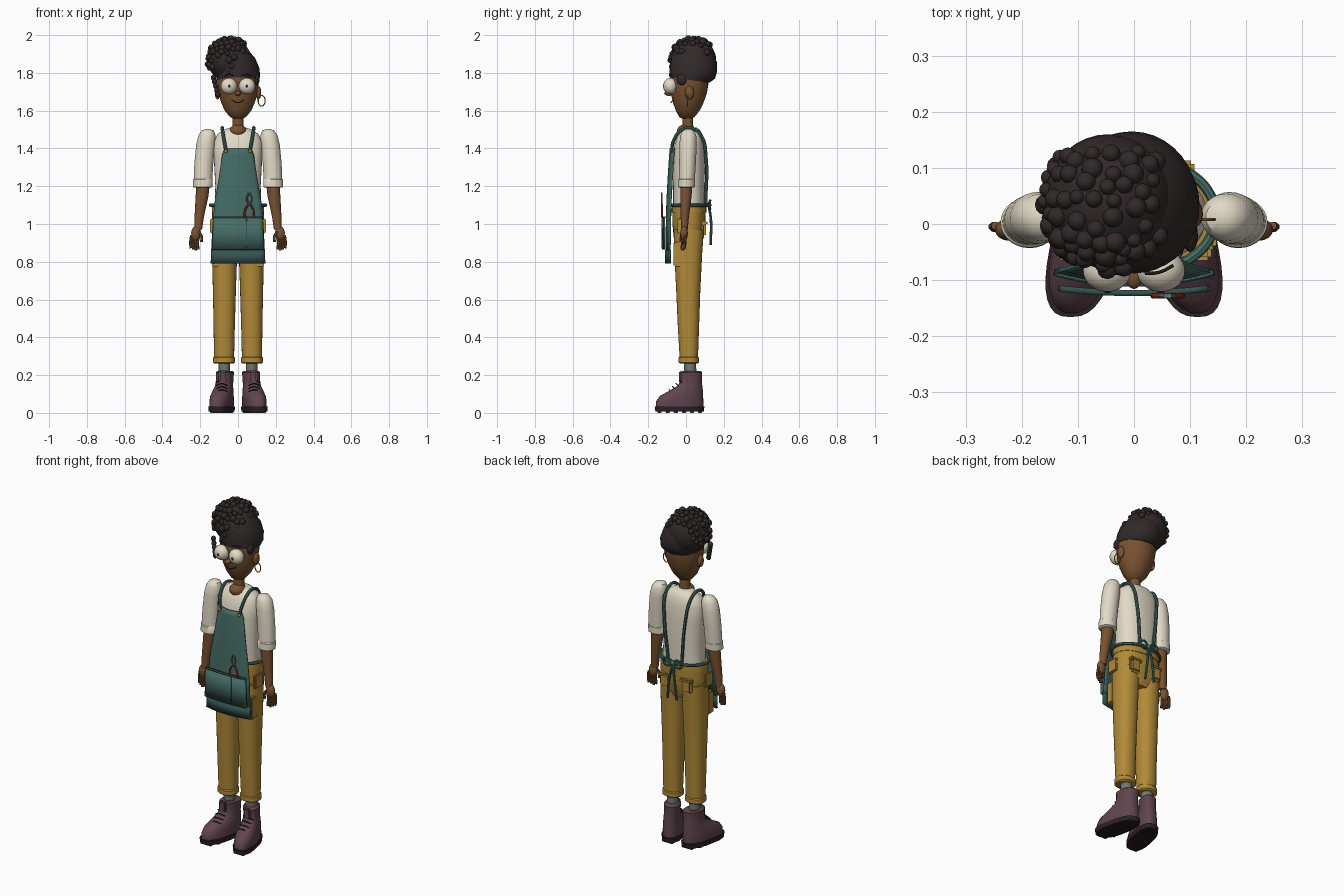
import bpy, bmesh, math, random
from mathutils import Vector
random.seed(4)


def mat(name, r, g, b):
    m = bpy.data.materials.new(name)
    m.diffuse_color = (r, g, b, 1)
    return m


SKIN = mat("brown_skin", .19, .085, .03)
HAIR = mat("dark_hair", .03, .022, .022)
CREAM = mat("cream", .76, .70, .57)
MUSTARD = mat("mustard", .44, .255, .04)
TEAL = mat("teal", .06, .15, .13)
DTEAL = mat("dark_teal", .035, .085, .08)
SHOE = mat("plum_leather", .115, .06, .075)
SOLE = mat("dark_sole", .025, .015, .018)
GREY = mat("grey", .17, .19, .17)
RED = mat("red", .42, .03, .015)


def finish(name, bm, m):
    bmesh.ops.recalc_face_normals(bm, faces=bm.faces)
    me = bpy.data.meshes.new(name)
    bm.to_mesh(me)
    bm.free()
    me.materials.append(m)
    o = bpy.data.objects.new(name, me)
    bpy.context.collection.objects.link(o)
    return o


# Stacked elliptical rings (x, y, z, rx, ry); p > 2 squares them, shear swings x with y, tilt lifts z with y
def loft(name, rings, m, n=28, p=2.0, shear=0, tilt=0):
    bm = bmesh.new()
    loops = []
    for x, y, z, rx, ry in rings:
        loop = []
        for i in range(n):
            a = 2 * math.pi * i / n
            c, s = math.cos(a), math.sin(a)
            px = x + rx * math.copysign(abs(c) ** (2 / p), c)
            py = y + ry * math.copysign(abs(s) ** (2 / p), s)
            loop.append(bm.verts.new((px + shear * py, py, z + tilt * py)))
        loops.append(loop)
    for a, b in zip(loops, loops[1:]):
        for i in range(n):
            bm.faces.new((a[i], a[(i + 1) % n], b[(i + 1) % n], b[i]))
    bm.faces.new(loops[0])
    bm.faces.new(loops[-1])
    return finish(name, bm, m)


def ball(name, c, r, m, seg=24):
    bm = bmesh.new()
    bmesh.ops.create_uvsphere(bm, u_segments=seg, v_segments=seg // 2, radius=1)
    for v in bm.verts:
        v.co = Vector(c) + Vector(v.co[i] * r[i] for i in range(3))
    return finish(name, bm, m)


def box(name, c, size, m, bevel=.006):
    bm = bmesh.new()
    bmesh.ops.create_cube(bm, size=1)
    for v in bm.verts:
        v.co = Vector(c) + Vector(v.co[i] * size[i] for i in range(3))
    bmesh.ops.bevel(bm, geom=bm.edges[:], offset=bevel, segments=2, affect='EDGES')
    return finish(name, bm, m)


def tube(name, pts, r, m, closed=False):
    cu = bpy.data.curves.new(name, 'CURVE')
    cu.dimensions, cu.bevel_depth, cu.bevel_resolution, cu.resolution_u = '3D', r, 2, 6
    cu.use_fill_caps = True
    s = cu.splines.new('BEZIER')
    s.bezier_points.add(len(pts) - 1)
    for b, q in zip(s.bezier_points, pts):
        b.co = q
        b.handle_left_type = b.handle_right_type = 'AUTO'
    s.use_cyclic_u = closed
    tmp = bpy.data.objects.new(name + "_curve", cu)
    bpy.context.collection.objects.link(tmp)
    bpy.context.view_layer.update()
    me = bpy.data.meshes.new_from_object(tmp.evaluated_get(bpy.context.evaluated_depsgraph_get()))
    bpy.data.objects.remove(tmp)
    me.materials.clear()
    me.materials.append(m)
    o = bpy.data.objects.new(name, me)
    bpy.context.collection.objects.link(o)
    return o


# Hanging cloth from (z, half width, y) rows, bowed back at its sides
def cloth(name, rows, m, bow=.02, t=.008, n=12):
    bm = bmesh.new()
    g = [[bm.verts.new((w * (2 * i / n - 1), y + bow * (2 * i / n - 1) ** 2, z))
          for i in range(n + 1)] for z, w, y in rows]
    for a, b in zip(g, g[1:]):
        for i in range(n):
            bm.faces.new((a[i], a[i + 1], b[i + 1], b[i]))
    o = finish(name, bm, m)
    s = o.modifiers.new("thickness", 'SOLIDIFY')
    s.thickness, s.offset = t, 0
    return o


# Torso, hips, neck
loft("shirt", [(0, .015, 1.08, .124, .083), (0, .015, 1.2, .12, .083), (0, .015, 1.35, .128, .086),
               (0, .018, 1.43, .13, .077), (0, .023, 1.475, .11, .064), (0, .025, 1.5, .075, .047),
               (0, .022, 1.51, .045, .035)], CREAM, 36, 2.3)
loft("trouser_hips", [(0, .015, .88, .09, .06), (0, .015, .93, .132, .08), (0, .016, 1.0, .14, .088),
                      (0, .016, 1.1, .134, .088)], MUSTARD, 36, 2.3)
loft("waistband", [(0, .016, 1.06, .139, .092), (0, .016, 1.1, .137, .091)], MUSTARD, 36, 2.3)
loft("neck", [(0, .012, 1.45, .036, .032), (0, .01, 1.5, .03, .029), (0, .008, 1.6, .029, .028)], SKIN)
ball("bare_neckline", (0, -.002, 1.492), (.046, .046, .036), SKIN)

# Head and face
loft("head", [(0, .004, 1.555, .018, .018), (0, .005, 1.566, .042, .04), (0, .009, 1.6, .07, .063),
              (0, .012, 1.64, .088, .08), (0, .015, 1.69, .103, .095), (0, .018, 1.75, .11, .102),
              (0, .018, 1.8, .108, .1), (0, .02, 1.86, .08, .07)], SKIN, 36)
ball("nose", (0, -.09, 1.692), (.016, .026, .014), SKIN, 16)
tube("mouth", [(-.034, -.066, 1.656), (0, -.079, 1.643), (.034, -.066, 1.656)], .0025, HAIR)
for s in (-1, 1):
    ball("eye", (s * .048, -.083, 1.73), (.043, .038, .043), CREAM, 32)
    ball("pupil", (s * .047, -.119, 1.73), (.008, .004, .008), HAIR, 12)
    tube("eyebrow", [(s * .02, -.088, 1.785), (s * .045, -.086, 1.793), (s * .07, -.074, 1.787)], .003, HAIR)
    ball("ear", (s * .108, .018, 1.695), (.015, .024, .036), SKIN, 16)
tube("hoop_earring", [(.125 + .018 * math.cos(a), .008, 1.652 + .028 * math.sin(a))
                      for a in [k * math.pi / 4 for k in range(8)]], .003, MUSTARD, True)

# Hair: close cap, bun leaning to one side, and curls spread over it
loft("hair_cap", [(0, .019, 1.765, .113, .106), (0, .033, 1.79, .117, .121), (-.004, .04, 1.83, .117, .125),
                  (-.015, .043, 1.88, .108, .12), (-.03, .042, 1.93, .08, .09), (-.04, .04, 1.96, .03, .04)],
     HAIR, 36, tilt=-.13)
BC, BR = Vector((-.045, .04, 1.867)), Vector((.115, .12, .117))
ball("hair_bun", BC, BR, HAIR, 36)
curls = []
for _ in range(900):
    d = Vector((random.gauss(0, 1), random.gauss(0, 1), random.gauss(0, 1))).normalized()
    crown = d.z > .2 and d.x < .75 and d.y < .75
    side = d.x < -.75 and d.z > -.4
    fringe = d.y < -.5 and d.z > -.55 and d.x > -.1
    c = BC + Vector(d[i] * BR[i] for i in range(3))
    if (crown or side or fringe) and all((c - q).length > .025 for q in curls):
        curls.append(c)
for c in curls[:120]:
    r = random.uniform(.013, .02)
    ball("curl", c, (r, r, r), HAIR, 12)
for k in range(5):
    ball("loose_curl", (-.13 + .006 * k, -.045 - .004 * k, 1.775 - .022 * k), (.014, .014, .016), HAIR, 12)
ball("side_lock", (.1, -.02, 1.765), (.014, .03, .03), HAIR, 16)

for s in (-1, 1):
    # Arm with rolled sleeve
    loft("sleeve", [(s * .16, .012, 1.503, .012, .012), (s * .16, .012, 1.494, .032, .03),
                    (s * .164, .012, 1.47, .045, .042), (s * .171, .011, 1.42, .05, .046),
                    (s * .181, .008, 1.32, .05, .044), (s * .186, .004, 1.22, .049, .042)], CREAM)
    loft("sleeve_cuff", [(s * .186, .002, 1.192, .045, .038), (s * .186, .002, 1.197, .052, .045),
                         (s * .186, .003, 1.235, .052, .045), (s * .185, .003, 1.242, .045, .038)], CREAM)
    loft("forearm", [(s * .182, .002, 1.24, .036, .033), (s * .19, 0, 1.15, .034, .03),
                     (s * .205, -.006, 1.04, .025, .022), (s * .211, -.009, .97, .021, .018)], SKIN, 20)
    ball("palm", (s * .222, -.01, .95, ), (.026, .02, .04), SKIN, 16)
    for k in range(4):
        x, y = .208 + .013 * k, -.018 + .005 * k
        tube("finger", [(s * x, y, .94), (s * (x + .005), y - .002, .9),
                        (s * (x + .002), y - .004, .86 + .006 * abs(k - 1))], .0075, SKIN)
    tube("thumb", [(s * .208, -.02, .96), (s * .192, -.026, .93), (s * .194, -.028, .905)], .008, SKIN)

    # Trouser leg, turn-up, pockets
    loft("trouser_leg", [(s * .074, .015, .28, .053, .048), (s * .073, .013, .45, .056, .056),
                         (s * .072, .012, .65, .061, .064), (s * .071, .012, .85, .067, .074),
                         (s * .069, .015, .97, .068, .08)], MUSTARD, 28, 2.2)
    loft("trouser_turnup", [(s * .074, .015, .262, .052, .047), (s * .074, .015, .268, .058, .054),
                            (s * .074, .015, .292, .058, .054), (s * .074, .015, .298, .052, .047)], MUSTARD, 28, 2.2)
    box("thigh_pocket", (s * .118, -.04, .84), (.04, .05, .13), MUSTARD)
    box("hip_flap", (s * .138, -.01, .99), (.018, .07, .08), MUSTARD)
    box("back_pocket", (s * .07, .092, .97), (.07, .03, .08), MUSTARD, .012)
    box("back_pocket_flap", (s * .07, .096, 1.005), (.076, .034, .022), MUSTARD)

    # Sock and laced boot
    loft("sock", [(s * .072, .025, .18, .03, .032), (s * .072, .02, .28, .03, .032)], GREY, 20)
    sh = -s * .2
    loft("boot_sole", [(s * .08, -.034, .008, .06, .128), (s * .08, -.034, .035, .062, .132)], SOLE, 32, 2.6, sh)
    loft("boot_upper", [(s * .08, -.034, .033, .057, .126), (s * .08, -.033, .06, .058, .126),
                        (s * .08, -.024, .09, .056, .114), (s * .079, .003, .12, .05, .086),
                        (s * .078, .022, .145, .045, .064), (s * .076, .028, .175, .044, .056),
                        (s * .075, .028, .215, .046, .058), (s * .075, .028, .222, .038, .05)],
         SHOE, 32, 2.3, sh)
    for k in range(6):
        y = -.14 + .043 * k
        box("tread", (s * .08 + sh * y, y, .008), (.1 if 0 < k < 5 else .07, .022, .016), SOLE, .003)
    box("boot_tongue", (s * .08, -.028, .19), (.045, .02, .07), SHOE, .008)
    for k in range(4):
        y, z = -.085 + .018 * k, .117 + .016 * k
        tube("lace", [(s * .086 - .03, y + .008, z - .004), (s * .086, y - .004, z + .006),
                      (s * .086 + .03, y + .008, z - .004)], .003, SOLE)

    # Shoulder strap, waist tie bow
    tube("apron_strap", [(s * .062, -.077, 1.38), (s * .073, -.066, 1.44), (s * .083, -.02, 1.5),
                         (s * .083, .03, 1.507), (s * .08, .082, 1.465), (s * .068, .106, 1.35),
                         (s * .045, .104, 1.11)], .009, TEAL)
    ball("strap_button", (s * .065, -.083, 1.385), (.009, .006, .009), MUSTARD, 12)
    tube("bow_loop", [(0, .118, 1.1), (s * .035, .128, 1.125), (s * .06, .125, 1.1),
                      (s * .035, .128, 1.08), (0, .118, 1.1)], .006, TEAL)
    tube("bow_tail", [(0, .12, 1.1), (s * .015, .132, 1.02), (s * .03, .13, .89)], .007, TEAL)

# Apron
cloth("apron", [(1.4, .068, -.082), (1.37, .082, -.085), (1.25, .1, -.093), (1.12, .122, -.1),
                (1.0, .134, -.103), (.86, .141, -.105)], TEAL)
cloth("apron_hem", [(.862, .142, -.106), (.79, .143, -.106)], DTEAL, t=.012)
cloth("apron_pocket", [(1.035, .13, -.122), (.95, .134, -.123), (.865, .136, -.122)], TEAL, bow=.008)
cloth("pocket_hem", [(1.04, .131, -.123), (1.032, .131, -.123)], DTEAL, bow=.008, t=.011)
box("pocket_seam", (.045, -.127, .95), (.003, .004, .16), DTEAL, .001)
tube("waist_tie", [(.146 * math.cos(a), .014 + .104 * math.sin(a), 1.1)
                   for a in [k * math.pi / 8 for k in range(16)]], .009, TEAL, True)
ball("bow_knot", (0, .122, 1.1), (.015, .013, .014), TEAL, 16)

# Pliers hung on the pocket
for s in (-1, 1):
    tube("pliers_handle", [(.06 + s * .004, -.128, 1.105), (.06 + s * .022, -.128, 1.075),
                           (.06 + s * .026, -.128, 1.035)], .005, RED)
    tube("pliers_jaw", [(.06, -.128, 1.1), (.06 + s * .013, -.128, 1.13), (.06 + s * .003, -.128, 1.165)], .0045, GREY)

# Smooth shading with crisp edges
bpy.ops.object.select_all(action='SELECT')
bpy.context.view_layer.objects.active = bpy.data.objects["shirt"]
bpy.ops.object.shade_smooth_by_angle(angle=math.radians(42))
